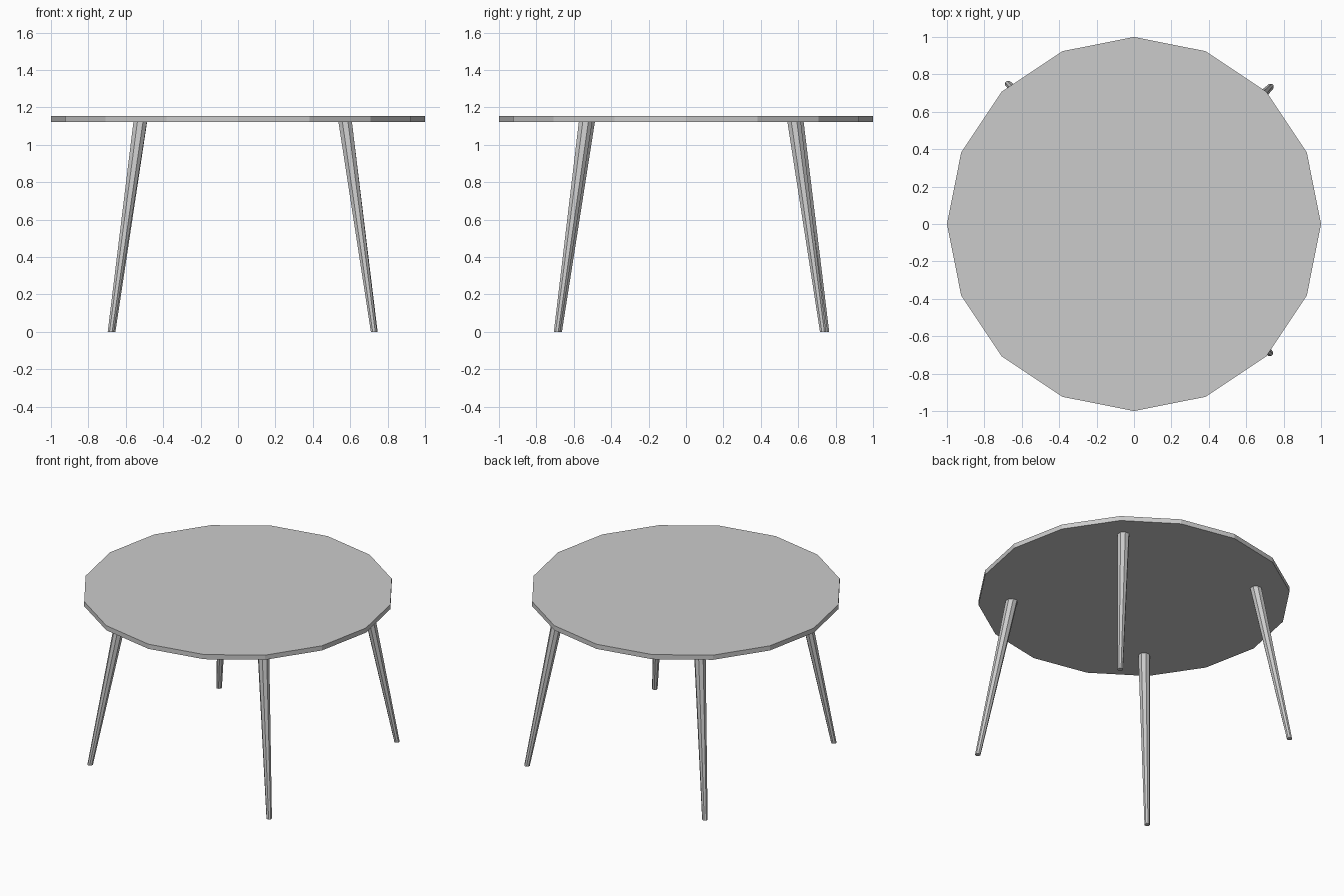
import bpy, bmesh
from math import cos, sin, pi

if "Cube" in bpy.data.objects:
    bpy.data.objects.remove(bpy.data.objects["Cube"])


def loft(name, rings, sides, phase=0.0):
    """Flat-faced solid through horizontal rings (x, y, z, radius), capped at both ends."""
    bm = bmesh.new()
    loops = [[bm.verts.new((x + r * cos(phase + 2 * pi * i / sides),
                            y + r * sin(phase + 2 * pi * i / sides), z))
              for i in range(sides)] for x, y, z, r in rings]
    for a, b in zip(loops, loops[1:]):
        for i in range(sides):
            j = (i + 1) % sides
            bm.faces.new((a[i], a[j], b[j], b[i]))
    bm.faces.new(loops[0][::-1])
    bm.faces.new(loops[-1])
    mesh = bpy.data.meshes.new(name)
    bm.to_mesh(mesh)
    bm.free()
    obj = bpy.data.objects.new(name, mesh)
    bpy.context.collection.objects.link(obj)
    return obj


# Sixteen-sided table top
loft("table_top", [(0, 0, 1.122, 1), (0, 0, 1.155, 1)], 16)

# Tapered splayed legs: foot centre, then top centre
legs = {
    "front_left_leg": ((-0.68, -0.68), (-0.523, -0.523)),
    "front_right_leg": ((0.727, -0.69), (0.573, -0.537)),
    "back_right_leg": ((0.73, 0.733), (0.573, 0.578)),
    "back_left_leg": ((-0.672, 0.749), (-0.522, 0.593)),
}
for name, (foot, top) in legs.items():
    loft(name, [(*foot, 0, 0.018), (*top, 1.123, 0.039)], 8, pi / 8)
